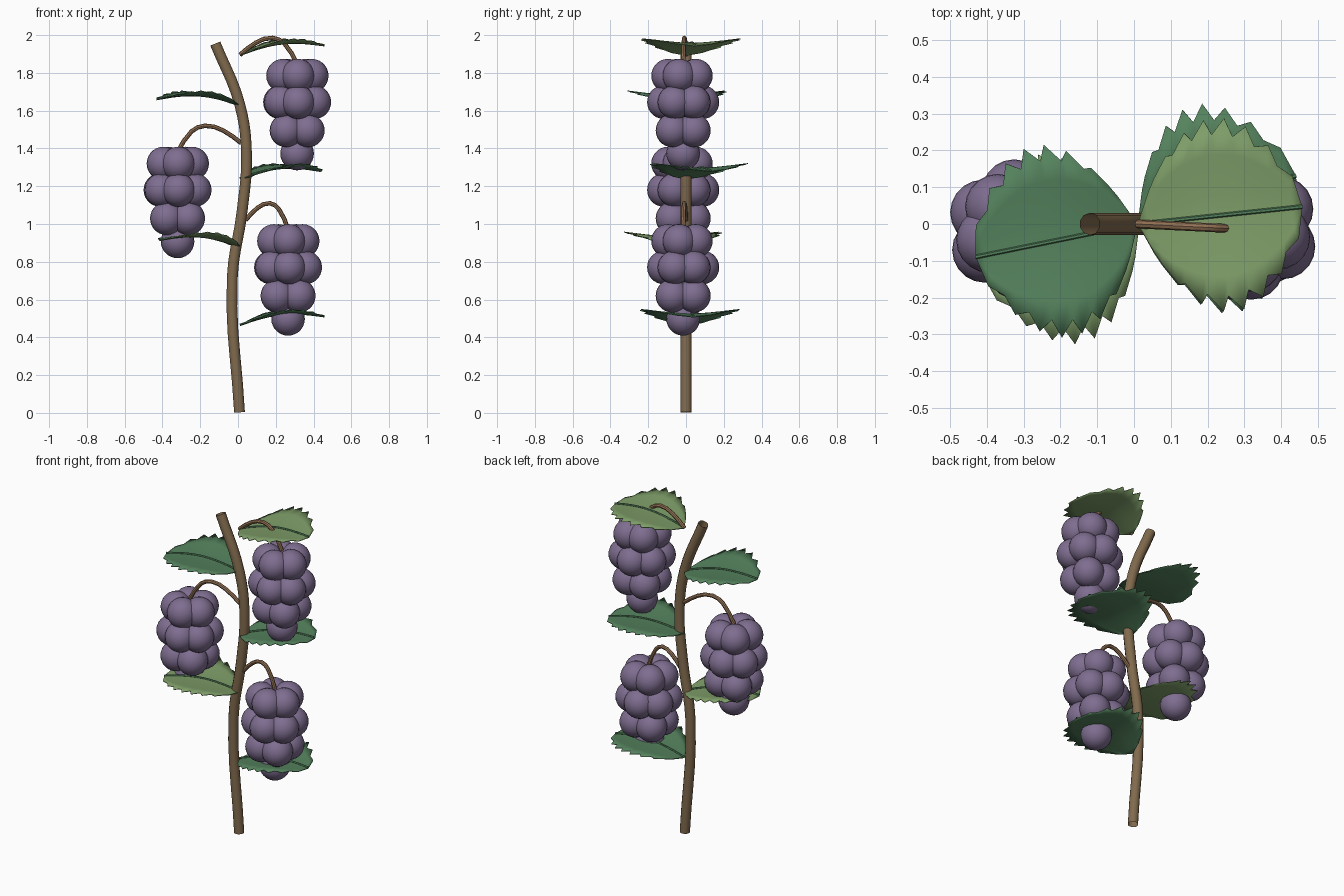
import bpy, bmesh, math
from mathutils import Vector, Matrix

cube = bpy.data.objects.get("Cube")
if cube:
    bpy.data.objects.remove(cube, do_unlink=True)


def material(name, rgb):
    m = bpy.data.materials.new(name)
    m.use_nodes = True
    m.diffuse_color = (*rgb, 1)
    m.node_tree.nodes["Principled BSDF"].inputs["Base Color"].default_value = (*rgb, 1)
    return m


BARK = material("bark brown", (0.22, 0.145, 0.075))
STALK = material("stalk brown", (0.30, 0.17, 0.09))
BERRY = material("berry purple", (0.21, 0.155, 0.28))
DARK = material("dark green", (0.09, 0.225, 0.11))
LIGHT = material("light green", (0.21, 0.34, 0.14))


def add_object(name, data, mat):
    data.materials.append(mat)
    obj = bpy.data.objects.new(name, data)
    bpy.context.collection.objects.link(obj)
    return obj


def finish(obj, angle=40):
    bpy.ops.object.select_all(action='DESELECT')
    obj.select_set(True)
    bpy.context.view_layer.objects.active = obj
    if obj.type == 'CURVE':
        bpy.ops.object.convert(target='MESH')
    bpy.ops.object.shade_smooth_by_angle(angle=math.radians(angle))


def tube(name, points, radius, mat, sides=2, steps=5):
    """Open-ended round rod following smooth points."""
    curve = bpy.data.curves.new(name, 'CURVE')
    curve.dimensions = '3D'
    curve.bevel_depth = radius
    curve.bevel_resolution = sides
    curve.resolution_u = steps
    spline = curve.splines.new('BEZIER')
    spline.bezier_points.add(len(points) - 1)
    for bp, p in zip(spline.bezier_points, points):
        bp.co = p
        bp.handle_left_type = bp.handle_right_type = 'AUTO'
    finish(add_object(name, curve, mat))


# Main stem
tube("main_stem", [(0.008, 0, 0.003), (-0.03, 0, 0.72), (0.022, 0, 1.07),
                   (0.045, 0, 1.37), (0.01, 0, 1.63), (-0.12, 0, 1.955)],
     0.03, BARK, sides=3)


def berry_cluster(name, x, top):
    """Tapering rings of berries, ending in a single berry."""
    bm = bmesh.new()
    rings = [(5, 0.08, 0, -87), (6, 0.102, -0.14, -87),
             (4, 0.08, -0.29, -45), (1, 0, -0.412, 0)]
    for count, ring, drop, start in rings:
        for i in range(count):
            a = math.radians(start) + math.tau * i / count
            pos = Vector((x + ring * math.cos(a), ring * math.sin(a) - 0.015, top + drop))
            bmesh.ops.create_uvsphere(bm, u_segments=20, v_segments=14, radius=0.089,
                                      matrix=Matrix.Translation(pos))
    mesh = bpy.data.meshes.new(name)
    bm.to_mesh(mesh)
    bm.free()
    finish(add_object(name, mesh, BERRY), 60)


# Berry clusters hanging from arched stalks
CLUSTERS = {"lower": (0.265, 0.91, 0.04), "middle": (-0.32, 1.32, 0.015),
            "upper": (0.313, 1.785, 0.01)}
for label, (x, top, root) in CLUSTERS.items():
    berry_cluster(label + "_berry_cluster", x, top)
    arch = [(0, 0.11), (0.28, 0.175), (0.57, 0.2), (0.78, 0.17), (1, 0.06)]
    tube(label + "_cluster_stalk",
         [(root + (x - root) * t, -0.015 * t, top + h) for t, h in arch],
         0.012, STALK, steps=2)


LENGTH, HALF_WIDTH, TEETH, ROWS = 0.45, 0.22, 8, 4


def rib_height(t, rise):
    return rise * t + 0.035 * math.sin(math.pi * t)


def leaf(name, x, z, heading, rise, mat):
    """Serrated blade, arched along the rib and cupped upward at the sides."""
    place = Matrix.Translation((x, 0, z)) @ Matrix.Rotation(math.radians(heading), 4, 'Z')
    bm = bmesh.new()
    grid = []
    columns = 2 * TEETH
    for i in range(columns + 1):
        t = i / columns
        width = HALF_WIDTH * max(math.sin(math.pi * t), 0) ** 0.65
        tooth = 0.045 * math.sin(math.pi * t) if i % 2 else 0
        line = []
        for j in range(-ROWS, ROWS + 1):
            s = j / ROWS
            edge = abs(j) == ROWS
            y = s * width + (math.copysign(tooth, s) if edge else 0)
            lean = 0.01 if edge and i % 2 else 0
            cup = 0.02 * (abs(y) / HALF_WIDTH) ** 1.4
            line.append(bm.verts.new(place @ Vector((t * LENGTH + lean, y,
                                                     rib_height(t, rise) + cup))))
        grid.append(line)
    for a, b in zip(grid, grid[1:]):
        for j in range(2 * ROWS):
            bm.faces.new((a[j], b[j], b[j + 1], a[j + 1]))
    bmesh.ops.remove_doubles(bm, verts=bm.verts, dist=0.0001)
    mesh = bpy.data.meshes.new(name)
    bm.to_mesh(mesh)
    bm.free()
    obj = add_object(name, mesh, mat)
    finish(obj)
    solid = obj.modifiers.new("thickness", 'SOLIDIFY')
    solid.thickness = 0.005
    # Raised midrib
    tube(name + "_rib",
         [place @ Vector((t * LENGTH, 0, rib_height(t, rise) + 0.002))
          for t in (0, 0.25, 0.5, 0.75, 1)], 0.006, DARK, sides=1, steps=3)


# Leaves alternating up the stem
leaf("lower_left_leaf", 0.01, 0.465, 5, 0.045, DARK)
leaf("lower_right_leaf", 0.015, 0.88, 197, 0.035, LIGHT)
leaf("middle_left_leaf", 0.01, 1.24, 17, 0.04, DARK)
leaf("upper_right_leaf", 0.01, 1.63, 191.5, 0.03, DARK)
leaf("top_left_leaf", 0.01, 1.895, 6, 0.05, LIGHT)
